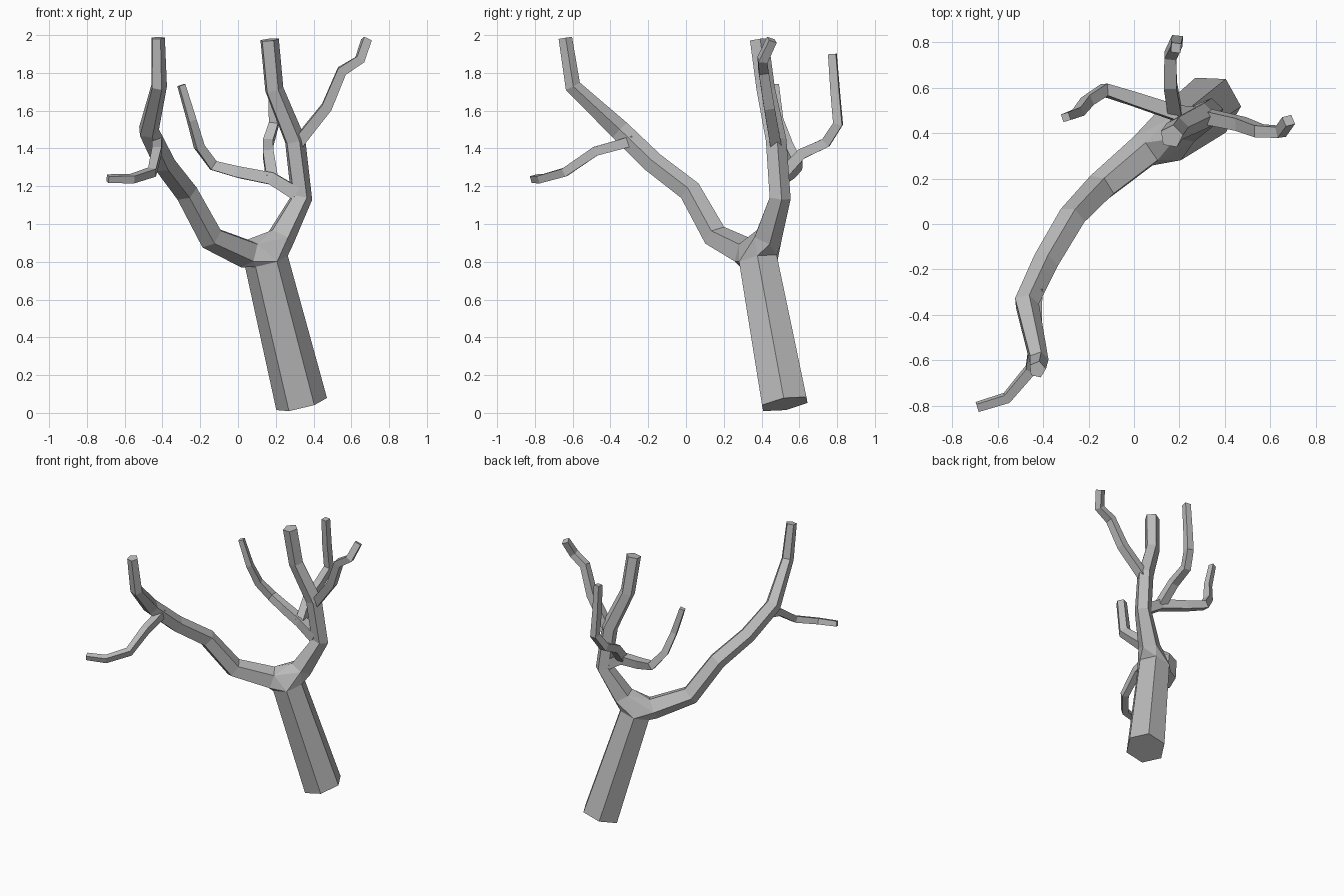
import bpy, bmesh, math
from mathutils import Vector

cube = bpy.data.objects.get("Cube")
if cube:
    bpy.data.objects.remove(cube, do_unlink=True)

bark = bpy.data.materials.new("grey_bark")
bark.use_nodes = True
bark.diffuse_color = (0.5, 0.5, 0.5, 1)
bark.node_tree.nodes["Principled BSDF"].inputs["Base Color"].default_value = (0.5, 0.5, 0.5, 1)


def finish(name, bm):
    bmesh.ops.recalc_face_normals(bm, faces=bm.faces[:])
    mesh = bpy.data.meshes.new(name)
    bm.to_mesh(mesh)
    bm.free()
    mesh.materials.append(bark)
    obj = bpy.data.objects.new(name, mesh)
    bpy.context.collection.objects.link(obj)


def limb_rings(path, radii, sides, turn=0.0):
    """Polygon rings square to the path, mitred at the bends."""
    pts = [Vector(p) for p in path]
    dirs = [(b - a).normalized() for a, b in zip(pts, pts[1:])]
    side = Vector((1, 0, 0)) if abs(dirs[0].x) < 0.8 else Vector((0, 0, 1))
    rings = []
    for i, (p, r) in enumerate(zip(pts, radii)):
        axis = (dirs[max(i - 1, 0)] + dirs[min(i, len(dirs) - 1)]).normalized()
        side = (side - axis * side.dot(axis)).normalized()
        other = axis.cross(side)
        angles = [turn + math.tau * k / sides for k in range(sides)]
        rings.append([p + r * (math.cos(a) * side + math.sin(a) * other) for a in angles])
    return rings


def limb(name, path, radii, sides, turn=0.0):
    rings = limb_rings(path, radii, sides, turn)
    bm = bmesh.new()
    loops = [[bm.verts.new(co) for co in ring] for ring in rings]
    for a, b in zip(loops, loops[1:]):
        for k in range(sides):
            n = (k + 1) % sides
            bm.faces.new((a[k], a[n], b[n], b[k]))
    bm.faces.new(loops[0][::-1])
    bm.faces.new(loops[-1])
    finish(name, bm)
    return rings


# Leaning six-sided trunk
trunk = limb("trunk", [(0.337, 0.523, 0.047), (0.15, 0.383, 0.805)], [0.138, 0.117], 6)

# Two main boughs
front_bough = limb("front_bough", [
    (0.05, 0.32, 0.845), (-0.145, 0.16, 0.93), (-0.275, 0.025, 1.17), (-0.39, -0.17, 1.32),
    (-0.475, -0.35, 1.495), (-0.42, -0.60, 1.73), (-0.425, -0.64, 1.985)],
    [0.082, 0.07, 0.063, 0.06, 0.057, 0.044, 0.038], 5, 0.3)
upper_bough = limb("upper_bough", [
    (0.225, 0.43, 0.93), (0.335, 0.495, 1.14), (0.30, 0.475, 1.44),
    (0.19, 0.42, 1.71), (0.165, 0.385, 1.975)],
    [0.078, 0.06, 0.058, 0.052, 0.052], 5, 0.3)

# Fork that wraps the trunk top and both bough roots
bm = bmesh.new()
for ring in (trunk[-1], front_bough[0], upper_bough[0]):
    for co in ring:
        bm.verts.new(co)
hull = bmesh.ops.convex_hull(bm, input=bm.verts[:])
inner = set(hull["geom_interior"]) | set(hull["geom_unused"])
bmesh.ops.delete(bm, geom=[v for v in inner if isinstance(v, bmesh.types.BMVert)], context="VERTS")
finish("fork", bm)

# Twigs: name, path, thick end, thin end
twigs = [
    ("front_twig", [(-0.43, -0.28, 1.44), (-0.43, -0.48, 1.385), (-0.455, -0.64, 1.275),
                    (-0.56, -0.765, 1.24), (-0.69, -0.805, 1.24)], 0.038, 0.026),
    ("left_twig", [(0.31, 0.475, 1.42), (0.47, 0.44, 1.62), (0.55, 0.41, 1.81),
                   (0.645, 0.405, 1.87), (0.68, 0.455, 1.975)], 0.042, 0.032),
    ("right_twig", [(0.31, 0.48, 1.16), (0.18, 0.49, 1.24), (0.0, 0.55, 1.275), (-0.13, 0.59, 1.31),
                    (-0.205, 0.54, 1.41), (-0.245, 0.49, 1.55), (-0.30, 0.47, 1.735)], 0.05, 0.025),
    ("back_twig", [(0.18, 0.49, 1.24), (0.16, 0.61, 1.37), (0.16, 0.74, 1.43),
                   (0.19, 0.805, 1.53), (0.185, 0.79, 1.70), (0.185, 0.775, 1.90)], 0.042, 0.03),
]
for name, path, thick, thin in twigs:
    last = len(path) - 1
    limb(name, path, [thick + (thin - thick) * i / last for i in range(last + 1)], 4, math.pi / 4)
